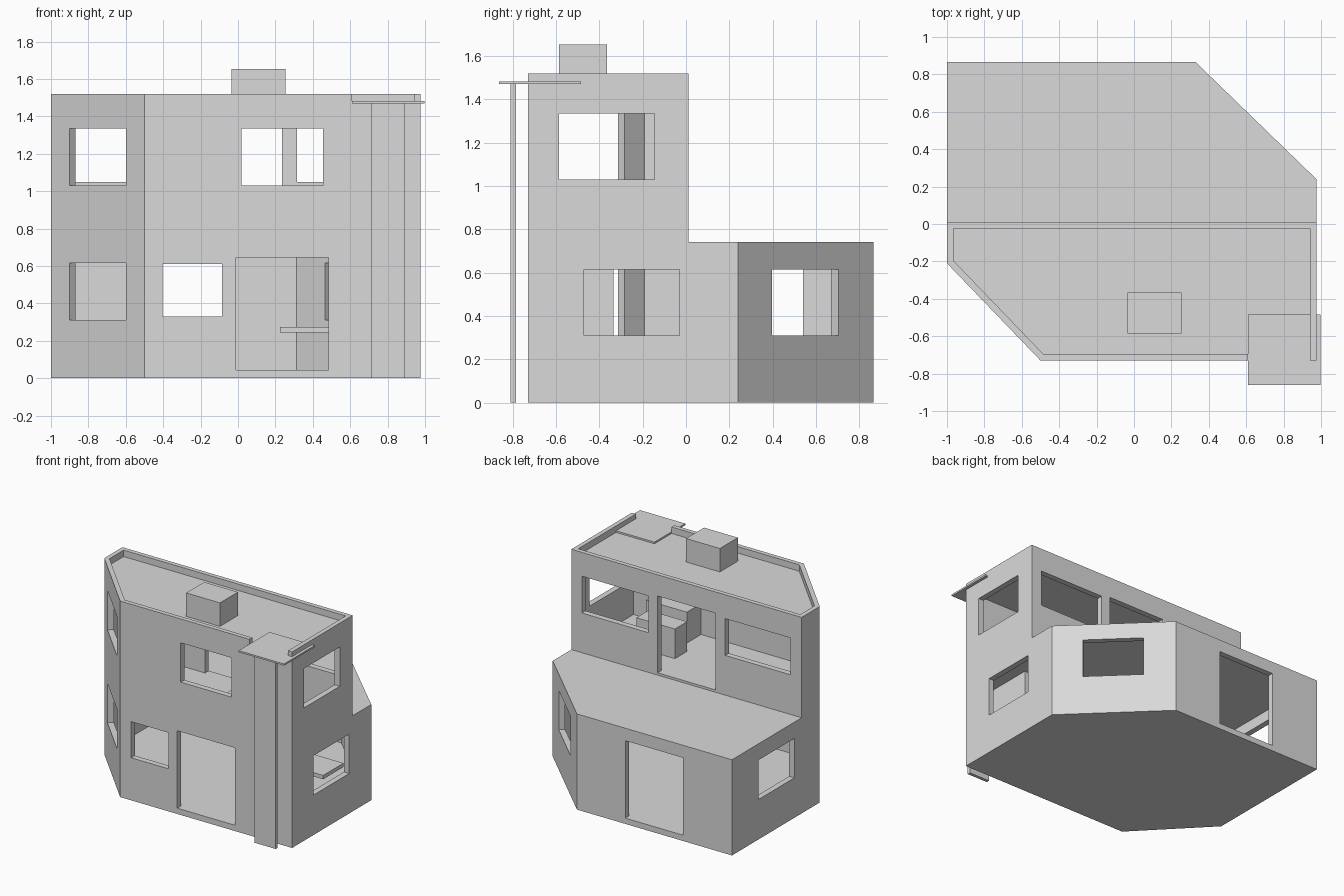
import bpy, bmesh, math
from mathutils import Vector, Matrix

if "Cube" in bpy.data.objects:
    bpy.data.objects.remove(bpy.data.objects["Cube"])

grey = bpy.data.materials.new("plain grey")
grey.diffuse_color = (0.7, 0.7, 0.7, 1)
grey.use_nodes = True
grey.node_tree.nodes["Principled BSDF"].inputs["Base Color"].default_value = grey.diffuse_color


def prism(name, poly, z0, z1):
    """Vertical prism over a counter-clockwise footprint."""
    bm = bmesh.new()
    base = bm.faces.new([bm.verts.new((x, y, z0)) for x, y in poly])
    top = bmesh.ops.extrude_face_region(bm, geom=[base])["geom"]
    bmesh.ops.translate(bm, vec=(0, 0, z1 - z0),
                        verts=[v for v in top if isinstance(v, bmesh.types.BMVert)])
    bmesh.ops.recalc_face_normals(bm, faces=bm.faces)
    me = bpy.data.meshes.new(name)
    bm.to_mesh(me)
    bm.free()
    me.materials.append(grey)
    ob = bpy.data.objects.new(name, me)
    bpy.context.collection.objects.link(ob)
    return ob


def box(name, x0, x1, y0, y1, z0, z1):
    return prism(name, [(x0, y0), (x1, y0), (x1, y1), (x0, y1)], z0, z1)


def inset(poly, t):
    """Footprint moved inwards by t with mitred corners."""
    out = []
    for i, p in enumerate(poly):
        p, a, b = Vector(p), Vector(poly[i - 1]), Vector(poly[(i + 1) % len(poly)])
        d, e = (p - a).normalized(), (b - p).normalized()
        n, m = Vector((-d.y, d.x)), Vector((-e.y, e.x))
        out.append(tuple(p + (n + m) * t / (1 + n.dot(m))))
    return out


def slanted(a, b, f0, f1, z0, z1):
    """Window cutter through the wall a-b, between fractions f0 and f1."""
    a, b = Vector(a), Vector(b)
    d = (b - a).normalized()
    n = Vector((-d.y, d.x)) * 0.1
    p, q = a.lerp(b, f0), a.lerp(b, f1)
    return prism("cutter", [p - n, q - n, q + n, p + n], z0, z1)


def carve(ob, cutters):
    for c in cutters:
        c.hide_render = True
        m = ob.modifiers.new("cut", "BOOLEAN")
        m.operation, m.solver, m.object = "DIFFERENCE", "EXACT", c
    bpy.context.view_layer.update()
    ev = ob.evaluated_get(bpy.context.evaluated_depsgraph_get())
    me = bpy.data.meshes.new_from_object(ev)
    ob.modifiers.clear()
    ob.data = me
    for c in cutters:
        bpy.data.objects.remove(c)


def cut(*v):
    return box("cutter", *v)


R, T = 0.975, 0.045          # right wall, wall thickness
W0, W1 = (0.31, 0.615), (1.03, 1.335)   # window heights per storey
A, B = (-1, -0.21), (-0.5, -0.73)       # front left slanted wall
C, D = (R, 0.24), (0.33, 0.865)         # back right slanted wall
low = [A, B, (R, -0.73), C, D, (-1, 0.865)]
high = [A, B, (R, -0.73), (R, 0.012), (-1, 0.012)]

# ground storey: room, doors and windows
ground = prism("ground_storey", low, 0, 0.742)
carve(ground, [
    prism("cutter", inset(low, T), 0.045, 0.70),
    cut(-0.01, 0.485, -0.8, -0.6, 0.045, 0.645),
    cut(-0.405, -0.085, -0.8, -0.6, 0.33, 0.61),
    cut(-0.58, -0.085, 0.75, 0.95, 0.045, 0.645),
    cut(0.9, 1.1, -0.47, -0.03, *W0),
    cut(-1.1, -0.9, 0.10, 0.54, *W0),
    slanted(A, B, 0.2, 0.8, *W0),
    slanted(C, D, 0.25, 0.74, *W0),
])

# upper storey: room, roof terrace recess, doors and windows
upper = prism("upper_storey", high, 0.742, 1.52)
carve(upper, [
    prism("cutter", inset(high, T), 0.76, 1.43),
    prism("cutter", inset(high, 0.035), 1.47, 1.6),
    cut(0.61, 0.94, -0.8, -0.65, 1.47, 1.6),
    cut(0.02, 0.455, -0.8, -0.6, *W1),
    cut(0.9, 1.1, -0.585, -0.145, *W1),
    cut(0.315, 0.885, -0.09, 0.1, 1.05, 1.335),
    cut(-0.905, -0.345, -0.09, 0.1, 1.05, 1.335),
    cut(-0.26, 0.235, -0.09, 0.1, 0.76, 1.355),
    slanted(A, B, 0.2, 0.8, *W1),
])

# roof parts and entrance column
box("chimney", -0.035, 0.255, -0.585, -0.365, 1.465, 1.652)
box("canopy", 0.61, 0.998, -0.862, -0.485, 1.47, 1.483)
box("canopy_column", 0.71, 0.89, -0.81, -0.785, 0, 1.47)

# indoor furniture
box("counter_top", 0.225, 0.8, -0.1, 0.15, 0.245, 0.275)
box("tall_cupboard", 0.55, 0.75, -0.69, -0.335, 0.04, 0.705)
box("seat_block", 0.27, 0.6, -0.4, -0.25, 0.755, 0.99)
box("cabinet", 0.35, 0.7, -0.69, -0.51, 0.755, 1.0)
